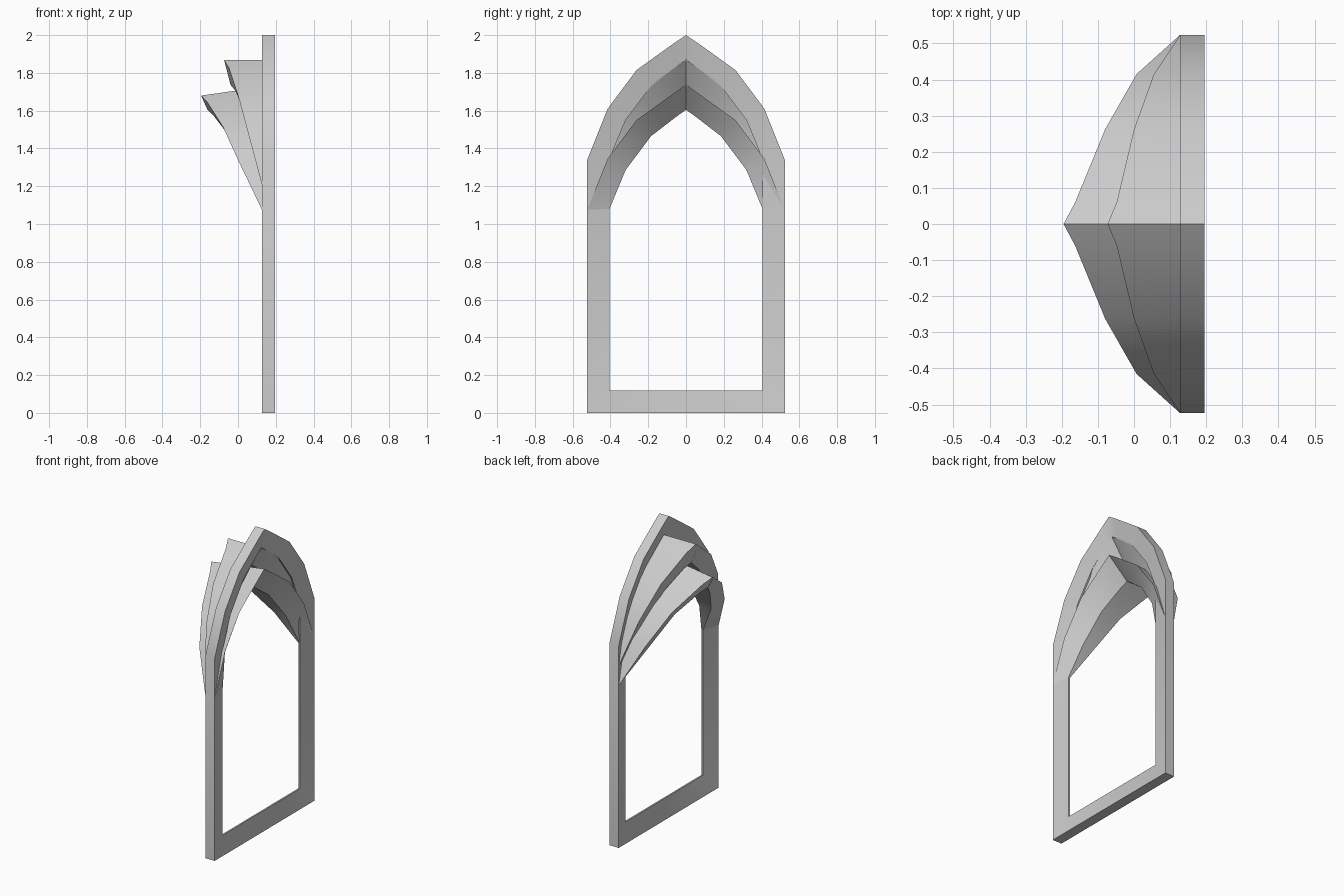
import bpy, bmesh

if "Cube" in bpy.data.objects:
    bpy.data.objects.remove(bpy.data.objects["Cube"], do_unlink=True)

stone = bpy.data.materials.new("light_grey_stone")
stone.use_nodes = True
stone.diffuse_color = (0.6, 0.6, 0.6, 1)
stone.node_tree.nodes["Principled BSDF"].inputs["Base Color"].default_value = stone.diffuse_color

FRONT, BACK = 0.195, 0.127
BACK_BEVEL = 0.033   # depth of the chamfer on the rear inner edge
FRONT_BEVEL = 0.36   # share of the depth taken by the front chamfer

# Half arch from springing to apex: outer (y, z), inner (y, z)
ARCH = [((0.523, 1.34), (0.405, 1.345)),
        ((0.415, 1.61), (0.32, 1.55)),
        ((0.262, 1.815), (0.185, 1.73)),
        ((0.06, 1.96), (0.042, 1.84)),
        ((0, 2.0), (0, 1.87))]


def sweep(name, stations, front, closed):
    """Skin a chamfered bar along stations of (outer, inner, back x, back drop)."""
    bm = bmesh.new()
    rings = []
    for (oy, oz), (iy, iz), back, drop in stations:
        section = [(front, oy, oz),
                   (front + (back - front) * FRONT_BEVEL, iy, iz),
                   (back + BACK_BEVEL, iy, iz),
                   (back, oy, oz - drop)]
        rings.append([bm.verts.new(p) for p in section])
    pairs = list(zip(rings, rings[1:]))
    if closed:
        pairs.append((rings[-1], rings[0]))
    else:
        bm.faces.new(rings[0])
        bm.faces.new(rings[-1])
    for a, b in pairs:
        for i in range(4):
            j = (i + 1) % 4
            bm.faces.new((a[i], a[j], b[j], b[i]))
    bmesh.ops.recalc_face_normals(bm, faces=bm.faces)
    mesh = bpy.data.meshes.new(name)
    bm.to_mesh(mesh)
    bm.free()
    mesh.materials.append(stone)
    obj = bpy.data.objects.new(name, mesh)
    bpy.context.collection.objects.link(obj)
    bpy.ops.object.select_all(action='DESELECT')
    obj.select_set(True)
    bpy.context.view_layer.objects.active = obj
    bpy.ops.object.shade_smooth_by_angle(angle=0.6)


def mirrored(half):
    """Continue a half run of stations down the other side of the apex."""
    other = [((-o[0], o[1]), (-i[0], i[1]), b, d) for o, i, b, d in half[-2::-1]]
    return half + other


# Upright window frame with mitred sill
foot = ((0.523, 0), (0.405, 0.118), BACK, 0)
sweep("window_frame", mirrored([foot] + [(o, i, BACK, 0) for o, i in ARCH]), FRONT, True)


# Hood arches, lowered and flared out behind the frame
def hood(name, lower, front, back_xs, apex_drop):
    half = []
    for (o, i), back in zip(ARCH, back_xs):
        drop = apex_drop * (BACK - back) / (BACK - back_xs[-1])
        half.append(((o[0], o[1] - lower), (i[0], i[1] - lower), back, drop))
    sweep(name, mirrored(half), front, False)


hood("upper_hood", 0.133, 0.172, (BACK, 0.055, 0.0, -0.048, -0.073), 0.0)
hood("lower_hood", 0.265, FRONT, (BACK, 0.007, -0.08, -0.163, -0.195), 0.055)
